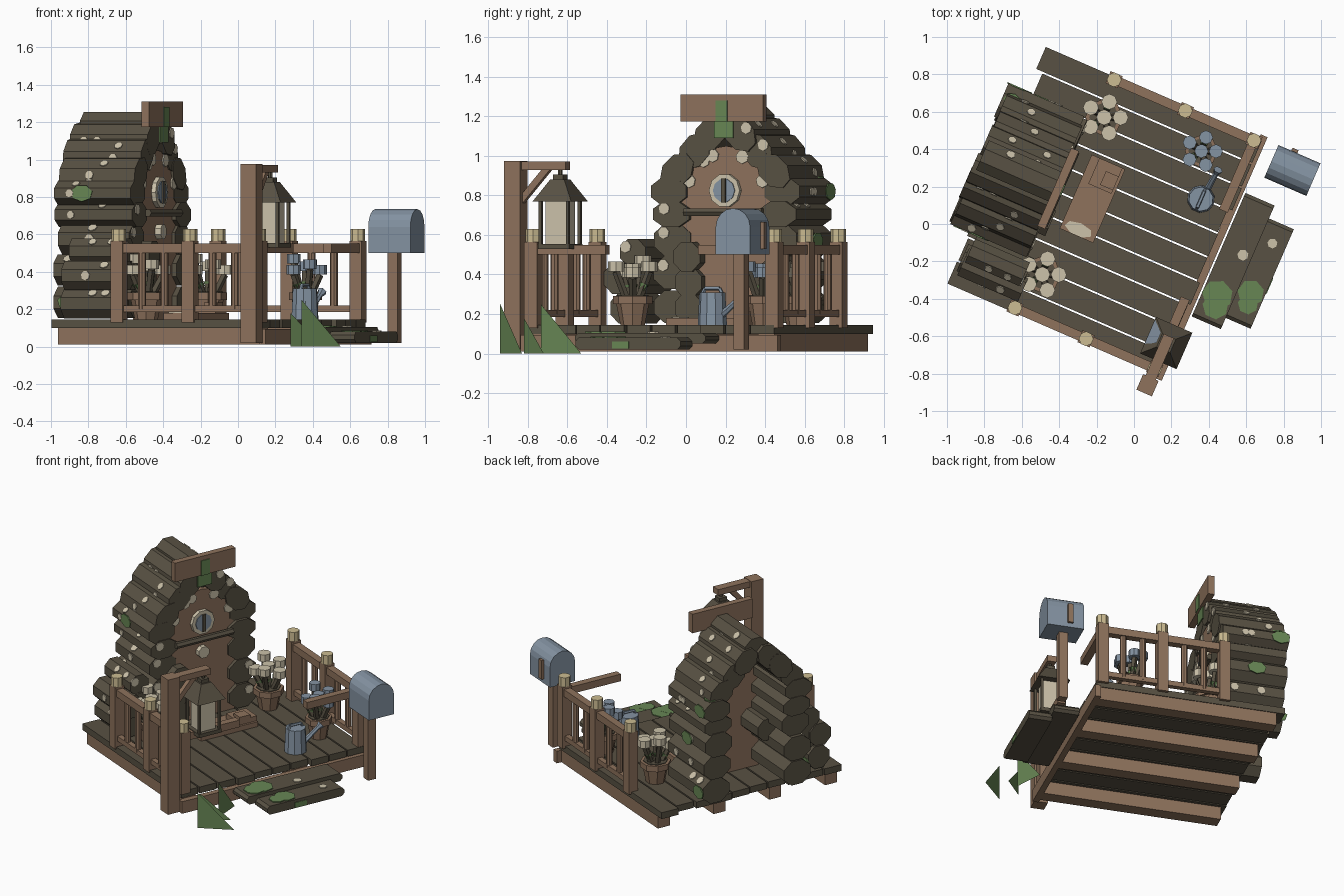
import bpy, bmesh, math, random
from mathutils import Matrix, Vector

if "Cube" in bpy.data.objects:
    bpy.data.objects.remove(bpy.data.objects["Cube"])

random.seed(4)
TURN = Matrix.Rotation(math.radians(-23.5), 4, 'Z')   # whole scene sits turned on its base
PARTS = {}

COLOURS = {
    "dark bark": (88, 81, 67), "warm timber": (142, 114, 92),
    "pale cream": (204, 194, 170), "straw": (204, 188, 146),
    "slate blue": (132, 147, 162), "moss green": (103, 134, 84),
}


def linear(c):
    c /= 255
    return c / 12.92 if c < 0.04 else ((c + 0.055) / 1.055) ** 2.4


MATS = {}
for label, rgb in COLOURS.items():
    m = bpy.data.materials.new(label)
    m.use_nodes = True
    col = [linear(c) for c in rgb] + [1]
    m.diffuse_color = col
    m.node_tree.nodes["Principled BSDF"].inputs["Base Color"].default_value = col
    MATS[label] = m
BARK, WOOD, CREAM, STRAW, BLUE, MOSS = COLOURS


def part(name, mat):
    """Mesh that collects all pieces of one named part."""
    return PARTS.setdefault(name, (bmesh.new(), mat))[0]


def box(name, mat, u, v, z):
    size = Vector((u[1] - u[0], v[1] - v[0], z[1] - z[0]))
    mid = Vector((sum(u), sum(v), sum(z))) / 2
    bmesh.ops.create_cube(part(name, mat), size=1,
                          matrix=Matrix.Translation(mid) @ Matrix.Diagonal((*size, 1)))


def post(name, mat, u, v, z, w):
    box(name, mat, (u - w / 2, u + w / 2), (v - w / 2, v + w / 2), z)


def rod(name, mat, p, q, r1, r2=None, n=8, wide=1, tilt=0):
    p, q = Vector(p), Vector(q)
    d = q - p
    rot = d.to_track_quat('Z', 'Y').to_matrix().to_4x4() @ Matrix.Rotation(tilt, 4, 'Z')
    bmesh.ops.create_cone(
        part(name, mat), cap_ends=True, segments=n, radius1=r1, radius2=r1 if r2 is None else r2,
        depth=d.length, matrix=Matrix.Translation((p + q) / 2) @ rot
        @ Matrix.Diagonal((wide, 1, 1, 1)) @ Matrix.Rotation(math.pi / n, 4, 'Z'))


def prism(name, mat, profile, u0, u1):
    """Extrude a (v, z) outline along u."""
    bm = part(name, mat)
    f = bm.faces.new([bm.verts.new((u0, v, z)) for v, z in profile])
    new = bmesh.ops.extrude_face_region(bm, geom=[f])["geom"]
    bmesh.ops.translate(bm, vec=(u1 - u0, 0, 0),
                        verts=[g for g in new if isinstance(g, bmesh.types.BMVert)])


def arch(mid, half, z0, spring, rise, n=10):
    pts = [(mid + half, z0)]
    pts += [(mid + half * math.cos(math.pi * i / n), spring + rise * math.sin(math.pi * i / n))
            for i in range(n + 1)]
    return pts + [(mid - half, z0)]


def spot(mat, p, normal, r, wide=1):
    """Thin irregular patch lying on a surface."""
    p, n = Vector(p), Vector(normal).normalized()
    rod(mat.split()[-1] + "_patches", mat, p - n * 0.002, p + n * 0.006, r, n=7, wide=wide)


def log(name, v, z, r, u0, u1, out, wide=1, tilt=0):
    """Eight-sided log along u with lichen on its outward facets and cut end."""
    slope = Matrix.Rotation(math.radians(-tilt), 4, 'X')
    rod(name, BARK, (u0, v, z), (u1, v, z), r, wide=wide, tilt=math.radians(-out * tilt))
    flat = r * math.cos(math.pi / 8)
    for k in range(2):
        a = math.radians(random.choice((45, 90, 90) if tilt else (0, 45)))
        off = slope @ Vector((0, flat * wide * math.cos(a), flat * math.sin(a)))
        n = slope @ Vector((0, math.cos(a) / wide, math.sin(a)))
        spot(CREAM, (random.uniform(u0 + .07, u1 - .07), v + out * off.y, z + off.z),
             (0, out * n.y, n.z), r * .3)
    if random.random() < .4:
        spot(CREAM, (u1, v + out * r * .5, z + r * .4), (1, 0, 0), .03)


# deck boards, joists and front trim
for i in range(10):
    v = -.69 + i * .138
    back = -.81 if i == 9 else -.78 + random.uniform(-.015, .015)
    box("deck_boards", BARK, (back, .44 + random.uniform(-.015, .015)), (v, v + .128), (.1, .145))
for v in (-.63, -.21, .21, .63):
    box("joists", WOOD, (-.755, .43), (v - .045, v + .045), (.01, .1))
box("front_trim", WOOD, (.43, .47), (-.71, .71), (.01, .095))

# entry steps with chamfered ends
for name, u, v, z in (("upper_step", (.48, .65), (-.33, .39), (.05, .105)),
                      ("lower_step", (.64, .795), (-.265, .315), (.02, .08))):
    e = .018
    prism(name, BARK, [(v[0] + e, z[0]), (v[0], z[0] + e), (v[0], z[1] - e), (v[0] + e, z[1]),
                       (v[1] - e, z[1]), (v[1], z[1] - e), (v[1], z[0] + e), (v[1] - e, z[0])], *u)
spot(MOSS, (.56, -.17, .105), (0, 0, 1), .08, 1.05)
spot(MOSS, (.575, -.23, .106), (0, 0, 1), .07)
spot(MOSS, (.72, -.09, .08), (0, 0, 1), .072)
spot(MOSS, (.73, -.15, .081), (0, 0, 1), .055)
box("step_moss", MOSS, (.795, .799), (-.06, .03), (.025, .06))
spot(CREAM, (.6, .08, .105), (0, 0, 1), .03)
spot(CREAM, (.72, .2, .08), (0, 0, 1), .027)

# log house: walls, then flattened roof logs leaning along the arch
MID = .015
for s in (-1, 1):
    for z, r in ((.237, .09), (.41, .09), (.575, .09), (.705, .07)):
        log("wall_logs", MID + s * .295, z, r, -.9 + random.uniform(-.02, .03),
            -.46 + random.uniform(-.02, .015), s, .108 / r)
    for v, z, r, w, tilt in ((.31, .82, .075, 1.4, 0), (.265, .925, .078, 1.35, 42),
                             (.17, 1.025, .078, 1.35, 48), (.085, 1.11, .078, 1.3, 45)):
        log("roof_logs", MID + s * v, z, r, -.91 + random.uniform(-.015, .03),
            -.455 + random.uniform(-.02, .02), s, w, tilt)
    # moss on the outer walls
    for u, z in ((-.74, .82), (-.82, .24)) if s < 0 else ((-.86, .82), (-.84, .24), (-.7, .57)):
        spot(MOSS, (u, MID + s * .405, z), (0, s, 0), .045, 1.4)
log("ridge_log", MID, 1.175, .085, -.89, -.47, 1, 1.1)
spot(MOSS, (-.86, MID + .33, .82 + .07), (0, 0, 1), .04, 1.2)
spot(CREAM, (-.72, MID - .33, .82 + .07), (0, 0, 1), .035)

# firewood stacked beside and inside the wall
for v, z, r in ((-.53, .23, .085), (-.46, .38, .085), (-.55, .38, .085), (-.48, .51, .075)):
    log("firewood", v, z, r, -.76 + random.uniform(-.02, .02), -.43 + random.uniform(-.03, .03), -1)
for z, back in ((.23, -.5), (.36, -.5), (.49, -.72)):
    rod("inner_logs", BARK, (back, -.175, z), (-.43 + (z > .4) * .02, -.175, z), .08)

# arched door with round window, bar and knob
prism("door", WOOD, arch(MID, .25, .145, .8, .25), -.51, -.475)
rod("window_frame", CREAM, (-.48, MID, .825), (-.45, MID, .825), .085, n=10)
rod("window_glass", BLUE, (-.45, MID, .825), (-.444, MID, .825), .06, n=10)
box("window_bar", BARK, (-.445, -.435), (MID - .012, MID + .012), (.765, .885))
rod("door_bar", BARK, (-.44, -.2, .715), (-.44, .23, .715), .022, n=6)
rod("door_knob", CREAM, (-.48, MID, .615), (-.44, MID, .615), .042, n=8)
for a in (20, 65, 110, 125, 160):
    c, s = math.cos(math.radians(a)), math.sin(math.radians(a))
    spot(CREAM, (-.472, MID + .215 * c, .8 + .215 * s), (1, 0, 0), .035)

# hanging sign board with moss
box("sign_board", WOOD, (-.47, -.425), (-.215, .24), (1.175, 1.31))
box("sign_moss", MOSS, (-.425, -.419), (-.02, .045), (1.175, 1.28))
box("sign_moss", MOSS, (-.445, -.437), (-.035, .07), (1.09, 1.18))

# door mat with a small box on it
box("door_mat", WOOD, (-.355, -.16), (-.18, .25), (.145, .18))
box("mat_box", WOOD, (-.31, -.175), (.1, .25), (.18, .215))
box("mat_box", WOOD, (-.25, -.175), (.12, .2), (.215, .235))
spot(CREAM, (-.26, -.145, .18), (0, 0, 1), .036, 2.2)

# side fences with short returns at the front
for s in (-1, 1):
    v = .665 * s
    for u in (-.405, .01, .41):
        post("fence_posts", WOOD, u, v, (.13, .565), .07)
        rod("post_caps", STRAW, (u, v, .565), (u, v, .63), .039)
    box("fence_rails", WOOD, (-.41, .41), (v - .025, v + .025), (.5, .55))
    box("fence_rails", WOOD, (-.41, .41), (v - .018, v + .018), (.185, .22))
    for u in (-.27, -.14, .14, .27):
        rod("balusters", WOOD, (u, v, .2), (u, v, .51), .021)
    box("fence_rails", WOOD, (.385, .435), sorted((v, s * .255)), (.5, .55))

# lamp post, arm and brace
LV = -.762
post("lamp_post", WOOD, .41, LV, (.02, .975), .09)
box("lamp_arm", WOOD, (.38, .44), (LV, -.475), (.93, .972))
rod("lamp_brace", WOOD, (.41, LV + .03, .77), (.41, -.58, .94), .024, n=4)

# lantern
LU, LV = .412, -.515
rod("lantern_hook", BARK, (LU, LV, .86), (LU, LV, .94), .012, n=6)
rod("lantern_roof", BARK, (LU, LV, .77), (LU, LV, .88), .15, .055, n=4)
rod("lantern_roof", BARK, (LU, LV, .88), (LU, LV, .905), .04, n=4)
pane = part("lantern_roof_pane", BLUE)
pane.faces.new([pane.verts.new((LU - a - .004, LV + b, z)) for a, b, z in
                ((.1, -.05, .775), (.1, .09, .775), (.045, .04, .875), (.045, -.02, .875))])
post("lantern_glass", CREAM, LU, LV, (.555, .77), .115)
post("lantern_base", BARK, LU, LV, (.53, .555), .17)
for a in (-1, 1):
    for b in (-1, 1):
        post("lantern_frame", BARK, LU + a * .075, LV + b * .075, (.55, .78), .016)

# mailbox on its post
post("mailbox_post", WOOD, .656, .59, (.02, .51), .058)
prism("mailbox", BLUE, arch(.6, .095, .5, .64, .095, 8), .54, .785)
box("mailbox_flag", WOOD, (.615, .65), (.695, .712), (.53, .665))


# flower pots
def flower_pot(u, v, mat, size):
    rod("pots", WOOD, (u, v, .145), (u, v, .26), .062 * size, .085 * size)
    rod("pot_rims", WOOD, (u, v, .25), (u, v, .29), .1 * size)
    rod("pot_soil", BARK, (u, v, .29), (u, v, .295), .08 * size)
    for i in range(6):
        a = i * math.tau / 5 + .4
        ring = .088 * size if i < 5 else 0
        h = .385 + .03 * (i % 3) - (.04 if i == 5 else 0)
        tip = Vector((u + ring * math.cos(a), v + ring * math.sin(a), h))
        foot = Vector((u, v, .28)).lerp(Vector((tip.x, tip.y, .28)), .4)
        rod("stems", BARK, foot, tip, .02, n=5)
        if i % 2:
            rod("leaves", MOSS, foot, foot.lerp(tip, .55), .006, .026, n=4)
        rod("blooms_" + mat.split()[0], mat, tip, tip + Vector((0, 0, .05)), .042 * size)


flower_pot(-.374, .459, CREAM, 1)
flower_pot(-.342, -.443, CREAM, 1)
flower_pot(.175, .501, BLUE, .88)

# watering can
CU, CV = .275, .265
rod("watering_can", BLUE, (CU, CV, .145), (CU, CV, .31), .074, .066, n=10)
rod("can_spout", BLUE, (CU + .01, CV + .05, .19), (CU + .02, CV + .16, .28), .018, .014, n=6)
rod("can_spout", BLUE, (CU + .02, CV + .155, .275), (CU + .022, CV + .18, .295), .014, .026, n=6)
for a, b in (((-.055, .3), (-.04, .33)), ((-.04, .33), (.04, .33)), ((.04, .33), (.055, .3))):
    rod("can_handle", BLUE, (CU, CV + a[0], a[1]), (CU, CV + b[0], b[1]), .01, n=5)

# grass blades, placed straight in world axes
grass = part("grass_blades", MOSS)
for x0, y0, x1, y1, h in ((.34, -.94, .55, -.83, .25), (.28, -.82, .45, -.72, .18),
                          (.36, -.735, .345, -.53, .25)):
    grass.faces.new([grass.verts.new(TURN.inverted() @ Vector(p))
                     for p in ((x0, y0, 0), (x1, y1, 0), (x0, y0, h))])

# turn every part into an object
for name, (bm, mat) in PARTS.items():
    bmesh.ops.recalc_face_normals(bm, faces=bm.faces)
    bm.transform(TURN)
    mesh = bpy.data.meshes.new(name)
    bm.to_mesh(mesh)
    bm.free()
    mesh.materials.append(MATS[mat])
    bpy.context.collection.objects.link(bpy.data.objects.new(name, mesh))
